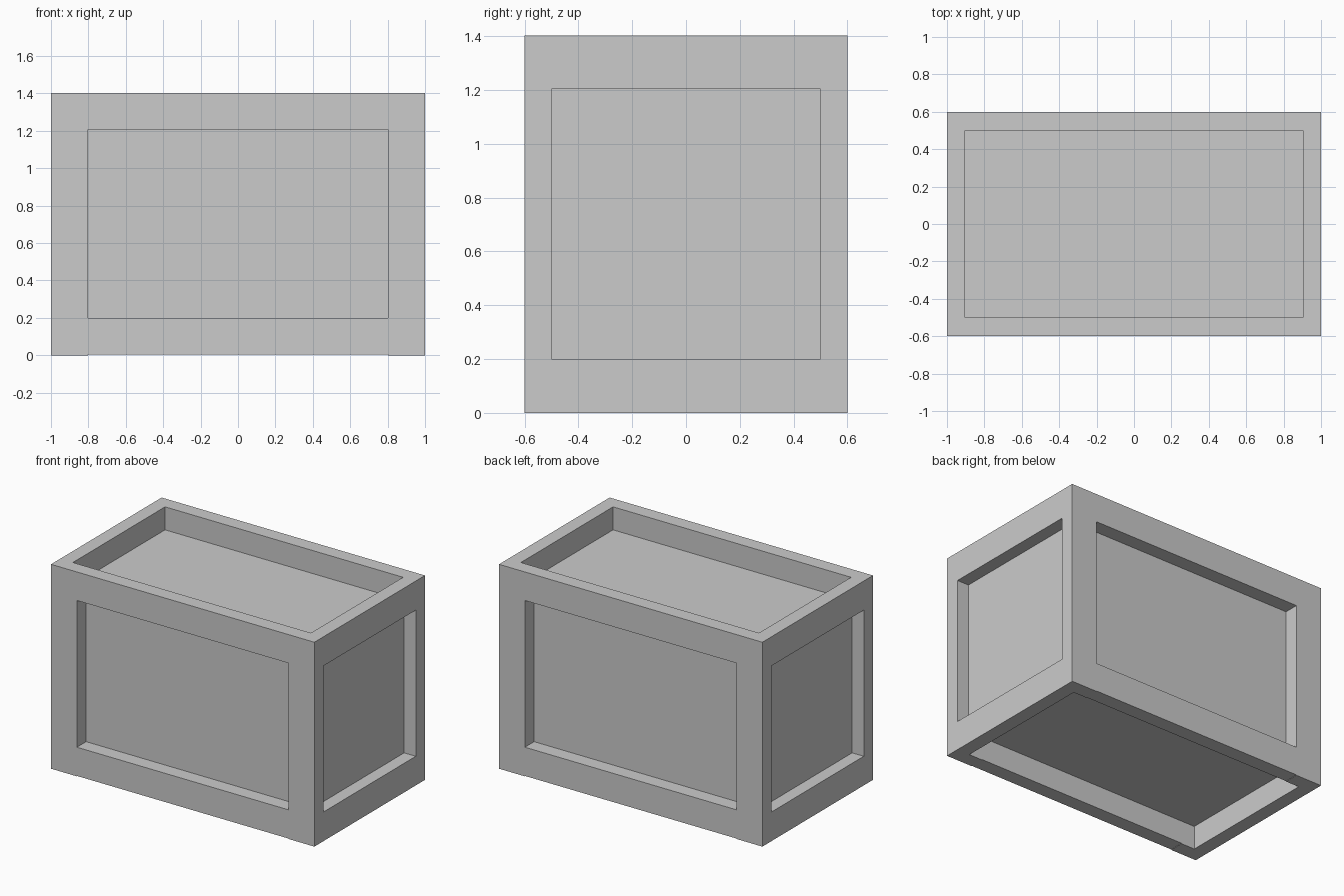
import bpy

if "Cube" in bpy.data.objects:
    bpy.data.objects.remove(bpy.data.objects["Cube"])

H = 1.403       # overall height
RAIL = 0.2      # width of every plank


def box(name, x, y, z):
    """Box from (min, max) ranges on each axis."""
    bpy.ops.mesh.primitive_cube_add(size=1)
    o = bpy.context.object
    o.name = name
    o.location = [(r[0] + r[1]) / 2 for r in (x, y, z)]
    o.scale = [r[1] - r[0] for r in (x, y, z)]
    bpy.ops.object.transform_apply(location=True, rotation=False, scale=True)
    return o


def span(s, a, b):
    """Range a..b mirrored to side s (-1 or 1)."""
    return (a, b) if s > 0 else (-b, -a)


# Inner crate body forming the recessed panels
box("inner_panels", (-0.912, 0.912), (-0.5, 0.5), (0.16, 1.245))

for sy, face in ((-1, "front"), (1, "back")):
    y = span(sy, 0.5, 0.6)
    # Full-height corner posts
    for sx, side in ((-1, "left"), (1, "right")):
        box(f"{face}_{side}_post", span(sx, 0.803, 1.0), y, (0, H))
    # Long rails between the posts
    box(f"{face}_bottom_rail", (-0.803, 0.803), y, (0.003, RAIL))
    box(f"{face}_top_rail", (-0.803, 0.803), y, (1.207, H))

# Short end rails between the front and back frames
for sx, side in ((-1, "left"), (1, "right")):
    x = span(sx, 0.904, 1.0)
    box(f"{side}_bottom_rail", x, (-0.5, 0.5), (0, RAIL))
    box(f"{side}_top_rail", x, (-0.5, 0.5), (1.203, H))
